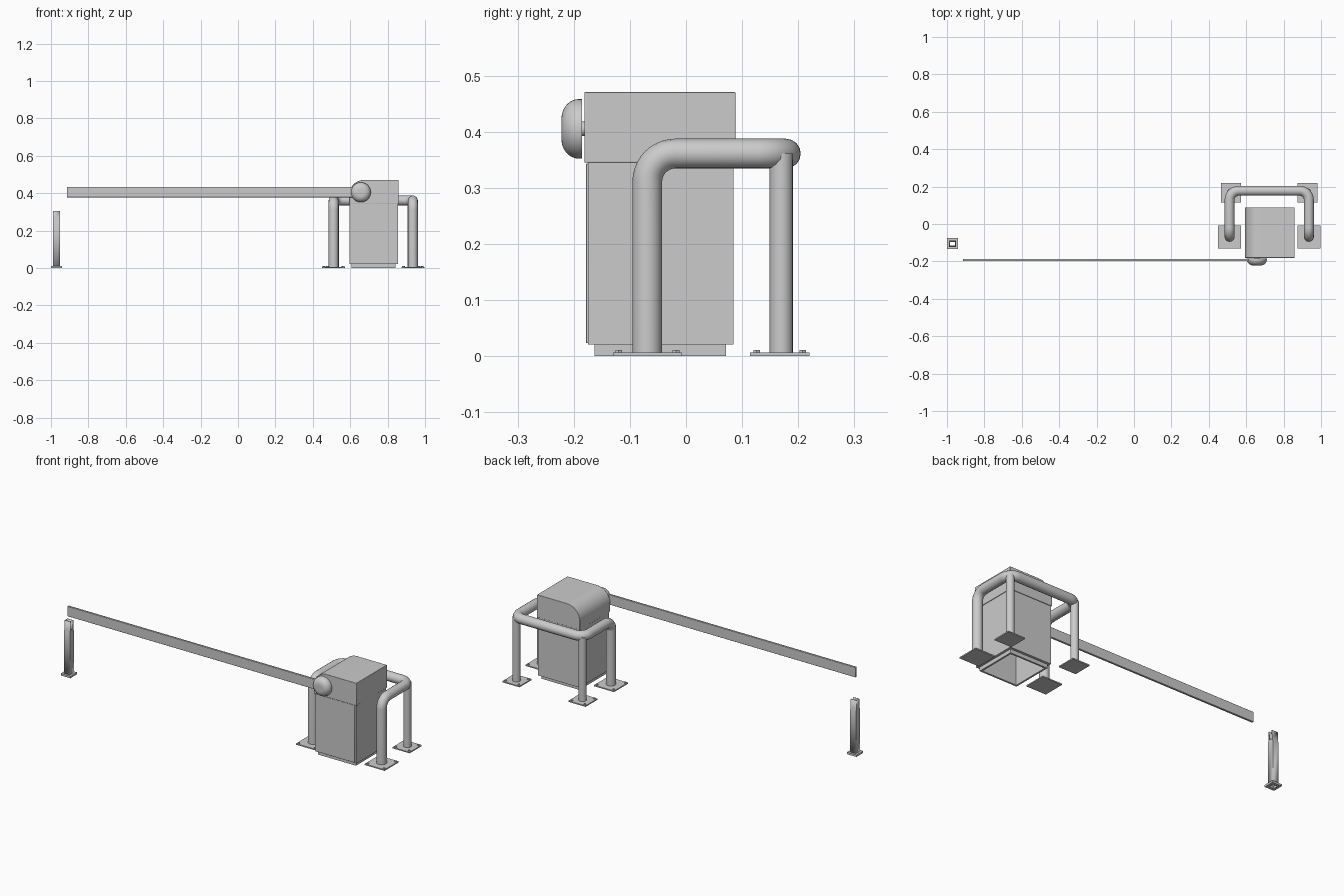
import bpy, bmesh, math
from mathutils import Vector

if "Cube" in bpy.data.objects:
    bpy.data.objects.remove(bpy.data.objects["Cube"])


def finish(name, bm, bevel=0, angle=30):
    bmesh.ops.recalc_face_normals(bm, faces=bm.faces)
    me = bpy.data.meshes.new(name)
    bm.to_mesh(me)
    bm.free()
    ob = bpy.data.objects.new(name, me)
    bpy.context.collection.objects.link(ob)
    bpy.ops.object.select_all(action='DESELECT')
    ob.select_set(True)
    bpy.context.view_layer.objects.active = ob
    if bevel:
        m = ob.modifiers.new("bevel", 'BEVEL')
        m.width, m.segments, m.limit_method = bevel, 2, 'ANGLE'
    bpy.ops.object.shade_smooth_by_angle(angle=math.radians(angle))
    return ob


def box(name, x0, x1, y0, y1, z0, z1, bevel=0):
    bm = bmesh.new()
    bmesh.ops.create_cube(bm, size=1)
    for v in bm.verts:
        v.co = ((x0 + x1) / 2 + v.co.x * (x1 - x0), (y0 + y1) / 2 + v.co.y * (y1 - y0),
                (z0 + z1) / 2 + v.co.z * (z1 - z0))
    return finish(name, bm, bevel)


def loft(name, rings, closed=False, cap=False, bevel=0):
    """Join rectangular rings given as (x0, x1, y0, y1, z)."""
    bm = bmesh.new()
    vs = [[bm.verts.new((x, y, z)) for x, y in ((a, c), (b, c), (b, d), (a, d))]
          for a, b, c, d, z in rings]
    pairs = list(zip(vs, vs[1:])) + ([(vs[-1], vs[0])] if closed else [])
    for p, q in pairs:
        for i in range(4):
            j = (i + 1) % 4
            bm.faces.new((p[i], p[j], q[j], q[i]))
    if cap:
        bm.faces.new(vs[0])
        bm.faces.new(vs[-1])
    return finish(name, bm, bevel)


def spin(name, profile, centre, axis, steps=48):
    """Revolve (radius, height) points about z or -y."""
    bm = bmesh.new()
    rings = []
    for r, h in profile:
        ring = []
        for k in range(steps):
            a = 2 * math.pi * k / steps
            c, s = r * math.cos(a), r * math.sin(a)
            ring.append(bm.verts.new(Vector(centre) + Vector((c, s, h) if axis == 'Z' else (c, -h, s))))
        rings.append(ring)
    for p, q in zip(rings, rings[1:]):
        for k in range(steps):
            j = (k + 1) % steps
            bm.faces.new((p[k], p[j], q[j], q[k]))
    bm.faces.new(rings[0])
    bm.faces.new(rings[-1])
    return finish(name, bm, 0, 35)


def pipe(name, pts, radius, bend):
    """Round tube along a path with filleted corners."""
    pts = [Vector(p) for p in pts]
    path = [pts[0]]
    for a, b, c in zip(pts, pts[1:], pts[2:]):
        u, w = (a - b).normalized() * bend, (c - b).normalized() * bend
        for i in range(11):
            t = math.pi / 2 * i / 10
            path.append(b + u * (1 - math.sin(t)) + w * (1 - math.cos(t)))
    path.append(pts[-1])
    cu = bpy.data.curves.new(name, 'CURVE')
    cu.dimensions, cu.bevel_depth, cu.bevel_resolution, cu.use_fill_caps = '3D', radius, 6, True
    sp = cu.splines.new('POLY')
    sp.points.add(len(path) - 1)
    for p, co in zip(sp.points, path):
        p.co = (*co, 1)
    sp.use_smooth = True
    ob = bpy.data.objects.new(name, cu)
    bpy.context.collection.objects.link(ob)


# Cabinet body: hollow from below, with a recessed plinth
loft("cabinet_body", [
    (.597, .855, -.175, .085, .345), (.597, .855, -.175, .085, .021),
    (.608, .842, -.163, .071, .021), (.608, .842, -.163, .071, 0),
    (.618, .832, -.153, .061, 0), (.618, .832, -.153, .061, .33)], cap=True)
box("cabinet_door", .599, .845, -.178, -.174, .023, .343, .001)

# Cabinet head: one rounded top corner
R = .08
prof = [(.858, .345), (.858, .471)]
for i in range(17):
    a = math.pi / 2 * (1 + i / 16)
    prof.append((.594 + R + R * math.cos(a), .471 - R + R * math.sin(a)))
prof.append((.594, .345))
bm = bmesh.new()
face = bm.faces.new([bm.verts.new((x, -.181, z)) for x, z in prof])
ext = bmesh.ops.extrude_face_region(bm, geom=[face])
for v in ext["geom"]:
    if isinstance(v, bmesh.types.BMVert):
        v.co.y = .088
finish("cabinet_head", bm, .0015)

# Hub: shaft and domed cover
spin("hub_shaft", [(.013, -.005), (.013, .012)], (.657, -.178, .405), 'Y', 24)
dome = [(.053, 0)]
for i in range(13):
    a = math.pi / 2 * i / 12
    dome.append((.018 + .035 * math.cos(a), .006 + .031 * math.sin(a)))
spin("hub_cover", dome, (.657, -.185, .405), 'Y')

# Barrier arm
box("barrier_arm", -.915, .65, -.199, -.187, .378, .434, .002)

# Guard rail: front legs and hoop are one bent tube
L, RX, C = .511, .935, .723
pipe("guard_hoop", [(L, -.069, .004), (L, -.069, .361), (L, .178, .361),
                    (RX, .178, .361), (RX, -.069, .361), (RX, -.069, .004)], .0265, .05)

# Rear legs, foot plates and bolts
for side, sx in (("left", -1), ("right", 1)):
    rear_x = C + sx * .204
    pipe("rear_leg_" + side, [(rear_x, .17, .004), (rear_x, .17, .361)], .021, .01)
    for row, x, y, h, b in (("front", C + sx * .212, -.069, .0615, .051),
                            ("rear", rear_x, .167, .053, .041)):
        box(f"{row}_plate_{side}", x - h, x + h, y - h, y + h, 0, .0065)
        for i in (-1, 1):
            for j in (-1, 1):
                spin(f"{row}_bolt_{side}", [(.007, .005), (.007, .0105)],
                     (x + i * b, y + j * b, 0), 'Z', 6)

# Catch post: hollow tube, tapered top open toward the arm
px, py, w = -.9705, -.105, .018
post = loft("catch_post", [(px - w, px + w, py - w, py + w, 0), (px - w, px + w, py - w, py + w, .245),
                           (px - w, px + w, py - .013, py + .013, .258),
                           (px - w, px + w, py - .013, py + .013, .305)])
bm = bmesh.new()
bm.from_mesh(post.data)
bmesh.ops.delete(bm, geom=[f for f in bm.faces if f.calc_center_median().z > .26
                           and f.calc_center_median().x > px + .01], context='FACES')
bm.to_mesh(post.data)
bm.free()
m = post.modifiers.new("wall", 'SOLIDIFY')
m.thickness, m.offset = .004, -1

# Post foot: square collar
o, n = .0295, .014
loft("post_foot", [(px - o, px + o, py - o, py + o, 0), (px - o, px + o, py - o, py + o, .011),
                   (px - n, px + n, py - n, py + n, .011), (px - n, px + n, py - n, py + n, 0)], closed=True)
